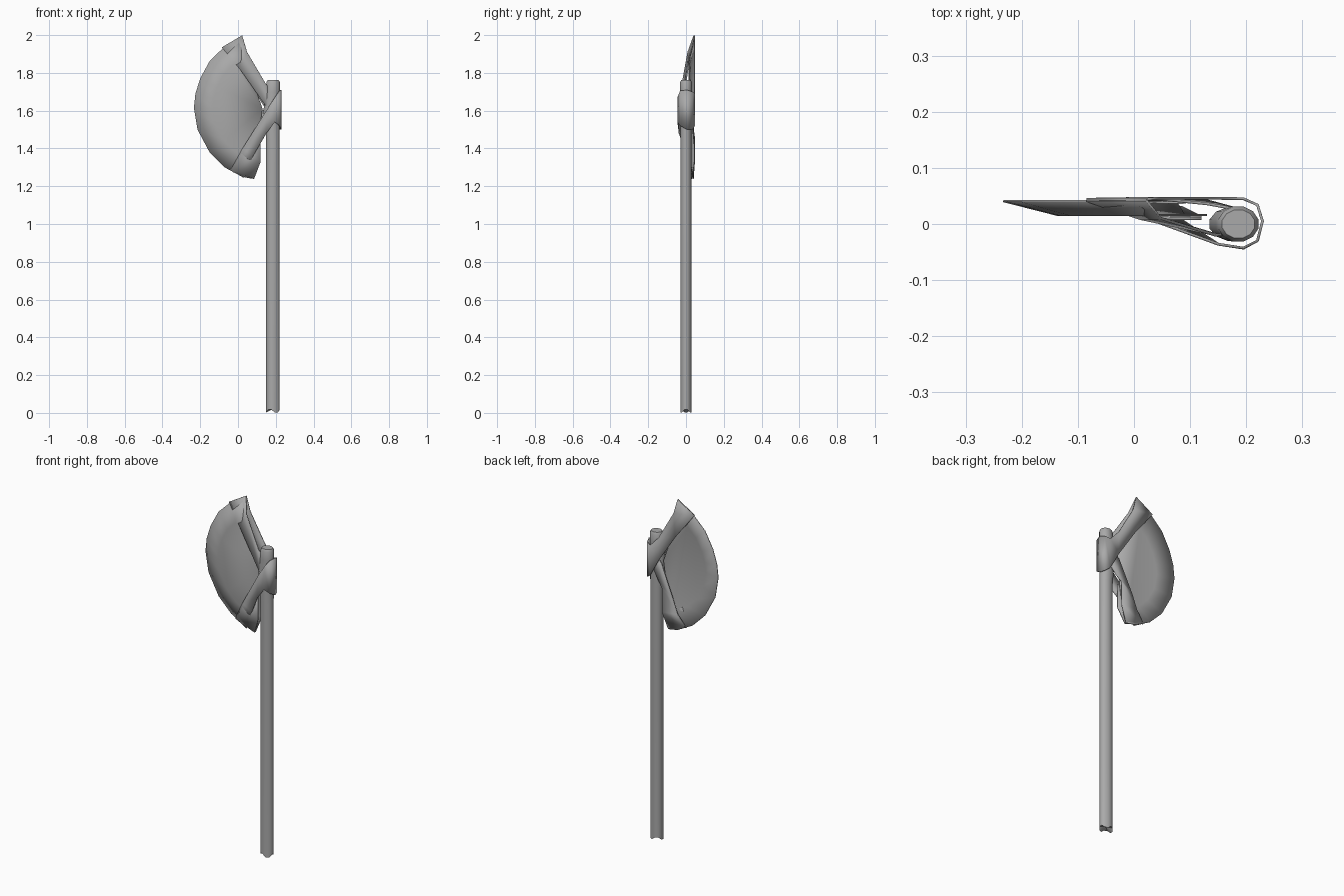
import bpy, bmesh, math

cube = bpy.data.objects.get("Cube")
if cube:
    bpy.data.objects.remove(cube)

grey = bpy.data.materials.new("plain_grey")
grey.use_nodes = True
grey.diffuse_color = (0.4, 0.4, 0.4, 1)
grey.node_tree.nodes["Principled BSDF"].inputs["Base Color"].default_value = (0.4, 0.4, 0.4, 1)


def finish(name, bm, thickness=0, angle=30):
    bmesh.ops.recalc_face_normals(bm, faces=bm.faces[:])
    mesh = bpy.data.meshes.new(name)
    bm.to_mesh(mesh)
    bm.free()
    mesh.materials.append(grey)
    obj = bpy.data.objects.new(name, mesh)
    bpy.context.collection.objects.link(obj)
    if thickness:
        mod = obj.modifiers.new("thickness", "SOLIDIFY")
        mod.thickness = thickness
        mod.offset = 0
    bpy.ops.object.select_all(action="DESELECT")
    bpy.context.view_layer.objects.active = obj
    obj.select_set(True)
    bpy.ops.object.shade_smooth_by_angle(angle=math.radians(angle))
    return obj


def bridge(bm, loop_a, loop_b, closed=False):
    n = len(loop_a)
    for i in range(n if closed else n - 1):
        j = (i + 1) % n
        bm.faces.new((loop_a[i], loop_a[j], loop_b[j], loop_b[i]))


# Handle: a slightly oval pole with a worn foot and softened top
bm = bmesh.new()
SIDES = 12
rings = []
for z, cx, rx, ry in [(0.01, 0.185, 0.037, 0.03), (1.45, 0.185, 0.037, 0.03),
                      (1.6, 0.178, 0.045, 0.031), (1.7, 0.184, 0.039, 0.032),
                      (1.75, 0.186, 0.037, 0.032), (1.762, 0.186, 0.03, 0.026)]:
    ring = []
    for i in range(SIDES):
        t = math.tau * (i + 0.5) / SIDES
        chip = 0.01 * math.cos(3 * t) if z < 0.1 else 0
        ring.append(bm.verts.new((cx + rx * math.cos(t), ry * math.sin(t), z + chip)))
    rings.append(ring)
for low, high in zip(rings, rings[1:]):
    bridge(bm, low, high, True)
bm.faces.new(rings[-1])
foot = bm.verts.new((0.185, 0, 0.02))
for i in range(SIDES):
    bm.faces.new((rings[0][i], rings[0][i - 1], foot))
finish("handle", bm, angle=40)

# Blade: a hollow half-moon with a wide bevel rising back to the rim
bm = bmesh.new()
CX, CZ = 0.13, 1.61
arc = [(0.0, 1.98), (-0.08, 1.93), (-0.15, 1.862), (-0.2, 1.77), (-0.225, 1.69),
       (-0.233, 1.615), (-0.214, 1.5), (-0.15, 1.38), (-0.07, 1.3), (0.024, 1.25), (0.075, 1.24)]
rim = [bm.verts.new((x, 0.041, z)) for x, z in arc]
inner = [bm.verts.new((CX + (x - CX) * 0.73, 0.016, CZ + (z - CZ) * 0.73)) for x, z in arc]
bridge(bm, rim, inner)
bm.faces.new(inner + [bm.verts.new((CX, 0.016, CZ))])
finish("blade", bm, 0.004, 20)


# Lashings: each row gives the two edges of the strap as (x, z) pairs at one depth y
def strap(name, rows):
    bm = bmesh.new()
    edges = [[], []]
    for y, a, b in rows:
        for side, (x, z) in zip(edges, (a, b)):
            side.append(bm.verts.new((x, y, z)))
    bridge(bm, edges[0], edges[1])
    finish(name, bm, 0.005)


strap("wrapping_strap", [
    (0.036, (-0.04, 1.285), (0.03, 1.245)),
    (0.010, (0.024, 1.40), (0.08, 1.36)),
    (-0.036, (0.15, 1.60), (0.15, 1.48)),
    (-0.043, (0.195, 1.67), (0.195, 1.54)),
    (-0.030, (0.22, 1.705), (0.22, 1.52)),
    (0.005, (0.229, 1.71), (0.229, 1.50)),
    (0.034, (0.22, 1.70), (0.22, 1.50)),
    (0.045, (0.195, 1.69), (0.195, 1.52)),
    (0.046, (0.14, 1.75), (0.14, 1.62)),
    (0.046, (0.045, 1.915), (0.035, 1.78)),
    (0.044, (0.022, 1.998), (-0.085, 1.935))])

strap("upper_front_strap", [
    (0.042, (0.022, 1.998), (-0.085, 1.935)),
    (0.010, (0.048, 1.91), (0.01, 1.82)),
    (-0.02, (0.145, 1.745), (0.15, 1.62)),
    (-0.015, (0.185, 1.70), (0.185, 1.58))])

strap("lower_back_strap", [
    (0.038, (-0.03, 1.275), (0.085, 1.238)),
    (0.045, (0.02, 1.34), (0.12, 1.33)),
    (0.044, (0.05, 1.42), (0.12, 1.465)),
    (0.036, (0.13, 1.60), (0.15, 1.50)),
    (0.025, (0.19, 1.66), (0.19, 1.56))])

# Corner fold joining the lower straps over the blade's bottom tip
strap("lower_corner_fold", [
    (0.030, (-0.035, 1.285), (0.085, 1.238)),
    (0.012, (0.03, 1.39), (0.12, 1.33)),
    (0.010, (0.07, 1.46), (0.12, 1.465))])
